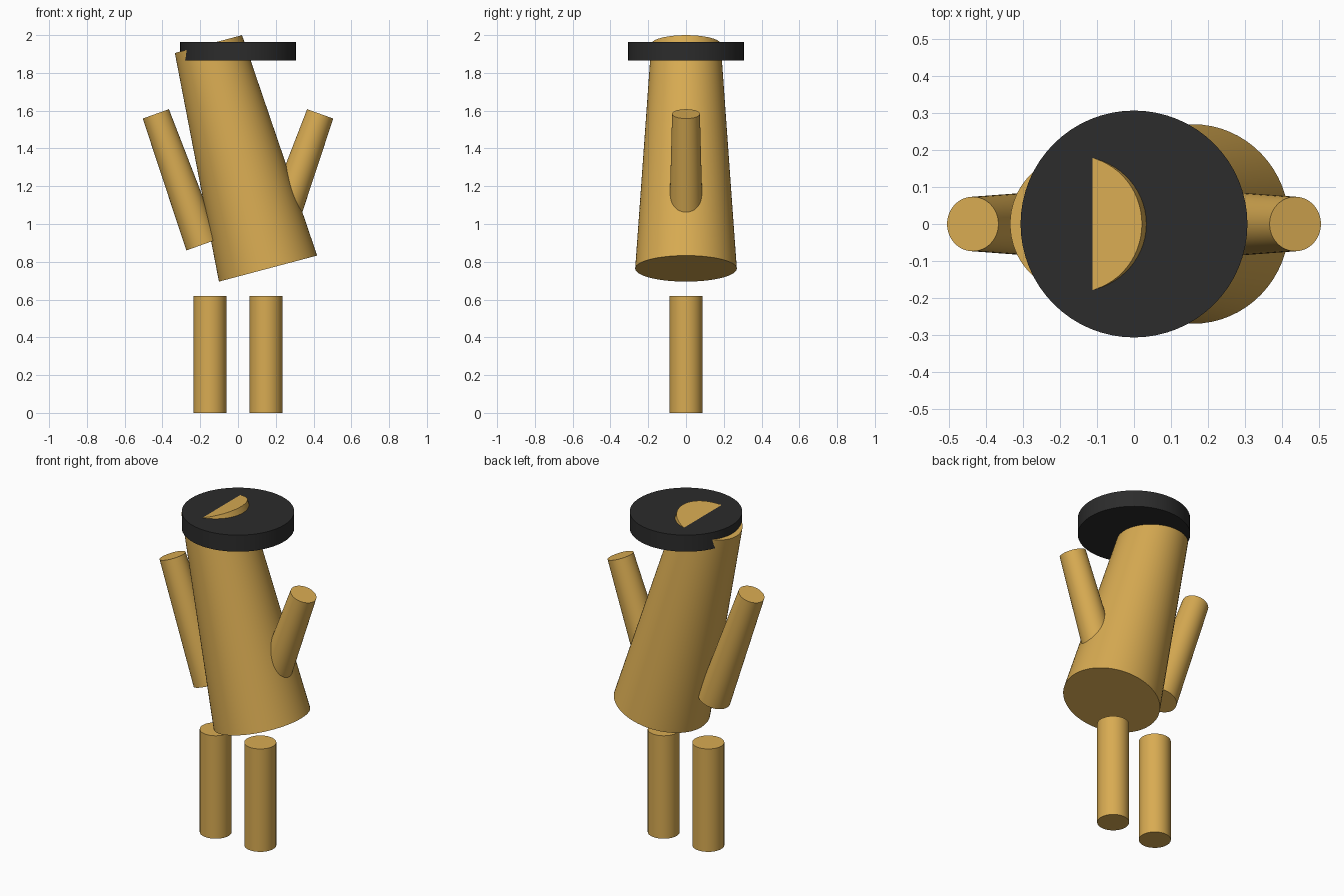
import bpy, math
from mathutils import Vector

if "Cube" in bpy.data.objects:
    bpy.data.objects.remove(bpy.data.objects["Cube"])


def material(name, rgb):
    m = bpy.data.materials.new(name)
    m.diffuse_color = (*rgb, 1)
    m.use_nodes = True
    m.node_tree.nodes["Principled BSDF"].inputs["Base Color"].default_value = m.diffuse_color
    return m


gold = material("golden", (0.69, 0.41, 0.085))
dark = material("dark", (0.025, 0.025, 0.025))


def tapered(name, bottom, top, r_bottom, r_top, mat):
    """Round bar running from the bottom point to the top point."""
    a, b = Vector(bottom), Vector(top)
    axis = b - a
    bpy.ops.mesh.primitive_cone_add(
        vertices=64, radius1=r_bottom, radius2=r_top, depth=axis.length,
        location=(a + b) / 2,
        rotation=(0, math.atan2(axis.x, axis.z), 0))
    ob = bpy.context.object
    ob.name = name
    ob.data.materials.append(mat)
    bpy.ops.object.shade_smooth_by_angle(angle=math.radians(40))
    return ob


# Leaning body
tapered("body", (0.159, 0, 0.764), (-0.1565, 0, 1.9525), 0.269, 0.184, gold)

# Flat hat disc
tapered("hat", (0, 0, 1.865), (0, 0, 1.9645), 0.306, 0.306, dark)

# Mirrored arms and legs
for side, s in (("left", -1), ("right", 1)):
    tapered(side + "_arm", (s * 0.187, 0, 0.891), (s * 0.435, 0, 1.583),
            0.092, 0.0735, gold)
    tapered(side + "_leg", (s * 0.148, 0, 0), (s * 0.148, 0, 0.618),
            0.087, 0.087, gold)
